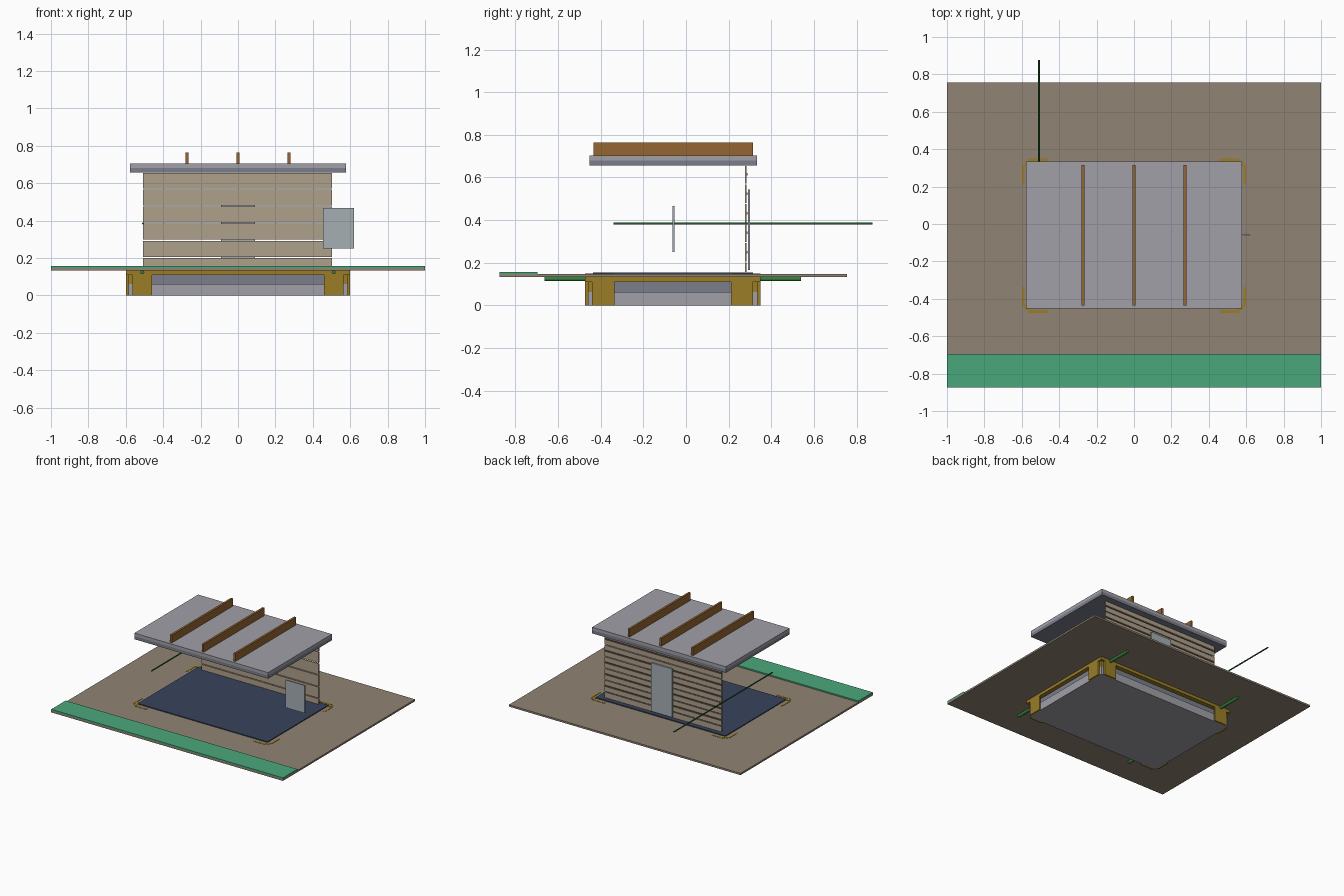
import bpy, math

if "Cube" in bpy.data.objects:
    bpy.data.objects.remove(bpy.data.objects["Cube"])


def mat(name, r, g, b):
    m = bpy.data.materials.new(name)
    m.diffuse_color = (r ** 2.2, g ** 2.2, b ** 2.2, 1)
    m.use_nodes = True
    m.node_tree.nodes["Principled BSDF"].inputs["Base Color"].default_value = m.diffuse_color
    return m


TAN = mat("ground_tan", 0.56, 0.51, 0.45)
WOOD = mat("siding", 0.68, 0.62, 0.54)
BROWN = mat("beam_brown", 0.58, 0.40, 0.20)
DARK = mat("batten_dark", 0.36, 0.31, 0.26)
GREEN = mat("strip_green", 0.30, 0.65, 0.48)
PIPE = mat("pipe_green", 0.22, 0.50, 0.24)
LINE = mat("line_green", 0.16, 0.36, 0.18)
GOLD = mat("corner_gold", 0.60, 0.49, 0.17)
NAVY = mat("floor_navy", 0.23, 0.27, 0.36)
PANEL = mat("panel_blue_grey", 0.64, 0.68, 0.70)
GREY = mat("light_grey", 0.62, 0.62, 0.65)
SLATE = mat("slate_grey", 0.48, 0.49, 0.54)


def box(name, x, y, z, m):
    """Box from (min, max) ranges."""
    bpy.ops.mesh.primitive_cube_add(
        size=1, location=[(a + b) / 2 for a, b in (x, y, z)])
    o = bpy.context.object
    o.name = name
    o.scale = [b - a for a, b in (x, y, z)]
    bpy.ops.object.transform_apply(location=False, rotation=False, scale=True)
    o.data.materials.append(m)
    return o


def rod(name, x, z, y, r, m):
    """Round rod running along y."""
    bpy.ops.mesh.primitive_cylinder_add(
        vertices=16, radius=r, depth=y[1] - y[0],
        location=(x, (y[0] + y[1]) / 2, z), rotation=(math.pi / 2, 0, 0))
    o = bpy.context.object
    o.name = name
    o.data.materials.append(m)
    bpy.ops.object.shade_smooth_by_angle()


# Ground sheet and the green strip along the front
box("ground", (-1, 1), (-0.874, 0.756), (0.133, 0.147), TAN)
box("front_strip", (-1, 1), (-0.874, -0.696), (0.147, 0.157), GREEN)

# Stepped base, gold rim and floor
YC = -0.0625
box("base_lower", (-0.585, 0.585), (-0.46, 0.335), (0, 0.062), GREY)
box("base_upper", (-0.565, 0.565), (-0.44, 0.315), (0.062, 0.11), SLATE)
box("base_rim", (-0.598, 0.598), (-0.475, 0.35), (0.11, 0.133), GOLD)
box("floor", (-0.56, 0.56), (-0.436, 0.314), (0.133, 0.154), NAVY)

# Gold corner brackets: two plates and an inner block at each corner
for sx in (-1, 1):
    for sy in (-1, 1):
        def rx(a, b):
            return tuple(sorted((sx * a, sx * b)))

        def ry(a, b):
            return tuple(sorted((YC + sy * a, YC + sy * b)))
        box("corner_plate_end", rx(0.46, 0.565), ry(0.397, 0.4125), (0, 0.149), GOLD)
        box("corner_plate_side", rx(0.585, 0.598), ry(0.273, 0.378), (0, 0.149), GOLD)
        box("corner_block", rx(0.555, 0.585), ry(0.37, 0.397), (0.062, 0.149), GOLD)

# Pipes under the ground, thin line above it
for x in (-0.512, 0.512):
    rod("ground_pipe", x, 0.124, (-0.665, 0.54), 0.011, PIPE)
rod("side_line", -0.508, 0.384, (-0.34, 0.876), 0.005, LINE)

# Back wall: boards with narrow gaps, battens outside
W = (-0.507, 0.503)
gaps = [0.154] + [0.203 + 0.0915 * i for i in range(5)] + [0.656]
for lo, hi in zip(gaps, gaps[1:]):
    box("wall_board", W, (0.277, 0.284), (lo + 0.003, hi - 0.003), WOOD)
for i in range(5):
    z = 0.249 + 0.0915 * i
    box("wall_batten", W, (0.284, 0.289), (z - 0.006, z + 0.006), DARK)

# Door and the free-standing side panel
box("door", (-0.09, 0.09), (0.291, 0.301), (0.166, 0.544), PANEL)
box("side_panel", (0.455, 0.62), (-0.064, -0.055), (0.25, 0.466), PANEL)

# Roof in two layers with three beams on top
R = ((-0.577, 0.577), (-0.453, 0.333))
box("roof_lower", *R, (0.656, 0.68), SLATE)
box("roof_upper", *R, (0.68, 0.704), GREY)
for x in (-0.273, 0, 0.273):
    box("roof_beam", (x - 0.008, x + 0.008), (-0.435, 0.315), (0.704, 0.765), BROWN)
